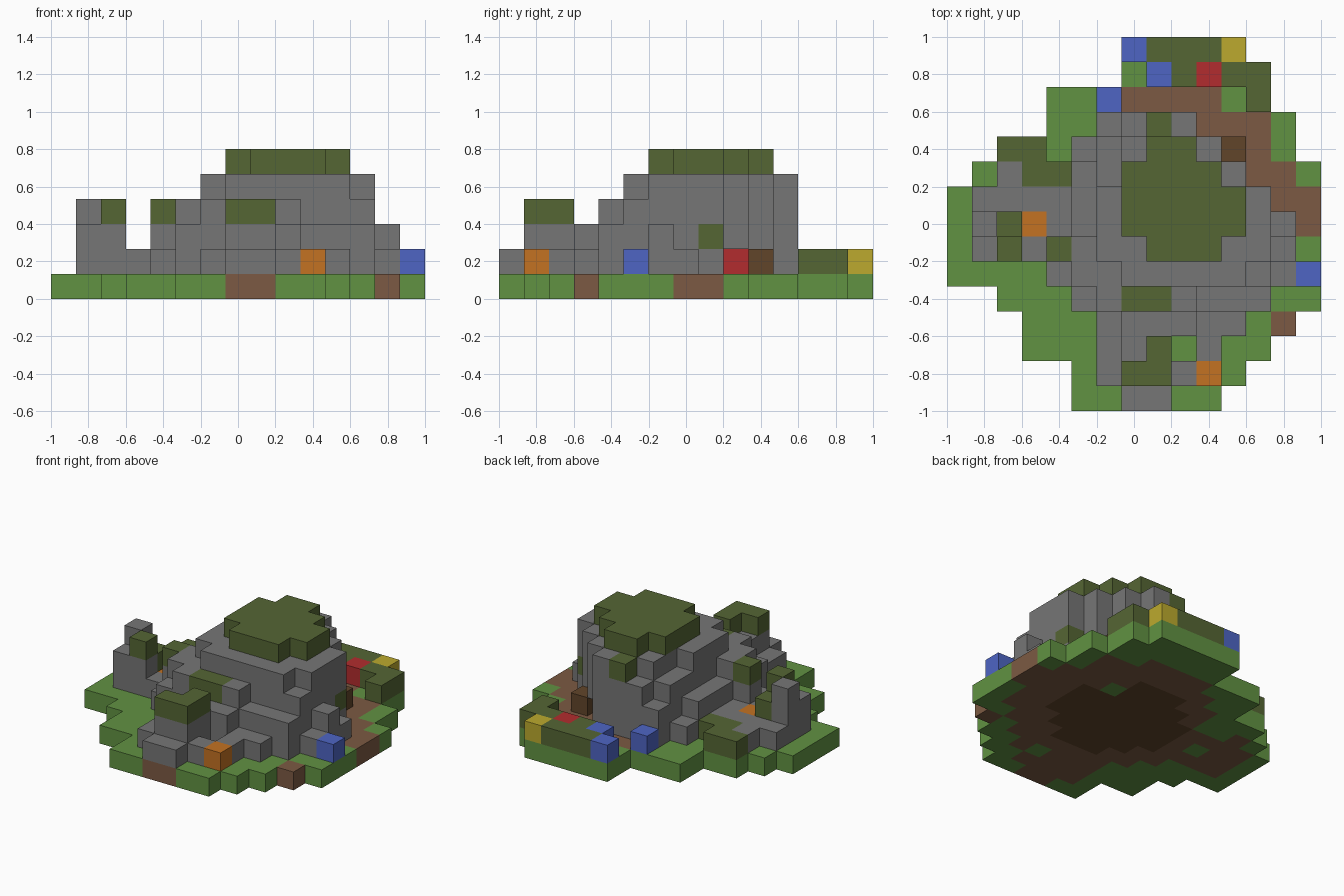
import bpy
import bmesh
from mathutils import Vector

cube = bpy.data.objects.get("Cube")
if cube:
    bpy.data.objects.remove(cube, do_unlink=True)

COUNT = 15
SIZE = 2 / COUNT
cells = {}  # (column, row from the back, level) -> part name


def linear(value):
    value /= 255
    return value / 12.92 if value <= 0.04045 else ((value + 0.055) / 1.055) ** 2.4


def material(name, red, green, blue):
    mat = bpy.data.materials.new(name)
    color = (linear(red), linear(green), linear(blue), 1)
    mat.use_nodes = True
    mat.diffuse_color = color
    shader = mat.node_tree.nodes["Principled BSDF"]
    shader.inputs["Base Color"].default_value = color
    shader.inputs["Roughness"].default_value = 0.9
    return mat


def run(part, level, row, first, last=None):
    """Lay a straight run of blocks across one row."""
    for column in range(first, (first if last is None else last) + 1):
        cells[column, row, level] = part


def terrace(part, level, start_row, spans):
    """Lay one run per row, from the back towards the front."""
    for offset, (first, last) in enumerate(spans):
        run(part, level, start_row + offset, first, last)


# Grassy ground slab
terrace("grass", 0, 0, [(7, 11), (7, 12), (4, 12), (4, 13), (2, 13), (1, 14), (0, 14), (0, 14),
                        (0, 14), (0, 14), (2, 14), (3, 13), (3, 12), (5, 11), (5, 10)])

# Stepped boulder, lowest terrace first
terrace("rock", 1, 3, [(6, 9), (5, 9), (5, 9), (1, 12), (4, 13), (1, 13),
                       (4, 13), (5, 12), (6, 11), (6, 8), (6, 9), (7, 8)])
terrace("rock", 2, 3, [(6, 9), (6, 10), (5, 11), (5, 12), (5, 12), (4, 13),
                       (5, 12), (5, 12), (7, 9), (7, 8), (7, 8)])
terrace("rock", 3, 3, [(7, 9), (6, 10), (6, 11), (6, 12), (6, 12), (5, 12), (5, 12), (6, 9)])
terrace("rock", 4, 3, [(8, 9), (7, 10), (7, 11), (6, 12), (6, 12), (6, 12), (7, 11)])

# Small rock tower and loose stones
run("rock", 1, 5, 2)
run("rock", 1, 7, 1, 2)
run("rock", 1, 12, 10)
for row in (7, 8):
    run("rock", 2, row, 1, 2)
run("rock", 3, 7, 1)

# Bare soil below the boulder, darker in the middle
for column, row, level in list(cells):
    if level == 1:
        middle = (column - 8) ** 2 + (row - 7) ** 2 <= 12
        cells[column, row, 0] = "deep_soil" if middle else "dirt"

# Worn dirt path
terrace("dirt", 0, 2, [(7, 10), (10, 12), (10, 12), (11, 13), (13, 14), (14, 14)])
run("dirt", 0, 11, 13)

# Moss cap and moss patches on the rock
terrace("moss", 5, 4, [(8, 9), (7, 10), (7, 11), (7, 11), (8, 10)])
run("moss", 4, 3, 8)
for row, first, last in [(8, 2, 2), (8, 4, 4), (10, 7, 8), (12, 8, 8), (13, 7, 8)]:
    run("moss", 3, row, first, last)
run("moss", 2, 6, 12)
run("moss", 2, 7, 2)

# Low shrubs on the grass
for row, first, last in [(0, 8, 10), (1, 9, 12), (2, 12, 12), (4, 2, 3), (5, 3, 4)]:
    run("moss", 1, row, first, last)

# Flowers and the stump in the hollow
for part, spots in {
    "blue_flowers": [(7, 0), (8, 1), (6, 2), (14, 9)],
    "red_flowers": [(10, 1), (10, 5)],
    "orange_flowers": [(3, 7), (10, 13)],
    "yellow_flower": [(11, 0)],
    "deep_soil": [(11, 4)],
}.items():
    for column, row in spots:
        run(part, 1, row, column)

materials = {
    "grass": material("grass green", 97, 146, 66),
    "rock": material("stone grey", 118, 118, 118),
    "dirt": material("dirt brown", 124, 90, 67),
    "deep_soil": material("dark soil brown", 97, 69, 42),
    "moss": material("moss olive", 85, 102, 52),
    "blue_flowers": material("flower blue", 78, 101, 196),
    "red_flowers": material("flower red", 178, 44, 46),
    "orange_flowers": material("flower orange", 196, 114, 34),
    "yellow_flower": material("flower yellow", 188, 170, 46),
}

AXES = [Vector((1, 0, 0)), Vector((0, 1, 0)), Vector((0, 0, 1))]


def build(part):
    """Make one object from the exposed faces of a part's blocks."""
    bm = bmesh.new()
    for (column, row, level), owner in cells.items():
        if owner != part:
            continue
        center = Vector((column + 0.5 - COUNT / 2, COUNT / 2 - row - 0.5, level + 0.5))
        for axis in range(3):
            for sign in (-1, 1):
                n = AXES[axis] * sign
                if (column + int(n.x), row - int(n.y), level + int(n.z)) in cells:
                    continue
                u = AXES[(axis + 1) % 3]
                v = n.cross(u)
                corners = [(-1, -1), (1, -1), (1, 1), (-1, 1)]
                bm.faces.new([bm.verts.new((center + (n + u * a + v * b) / 2) * SIZE)
                              for a, b in corners])
    bmesh.ops.remove_doubles(bm, verts=bm.verts, dist=SIZE / 100)
    mesh = bpy.data.meshes.new(part)
    bm.to_mesh(mesh)
    bm.free()
    mesh.materials.append(materials[part])
    bpy.context.collection.objects.link(bpy.data.objects.new(part, mesh))


for part in materials:
    build(part)
